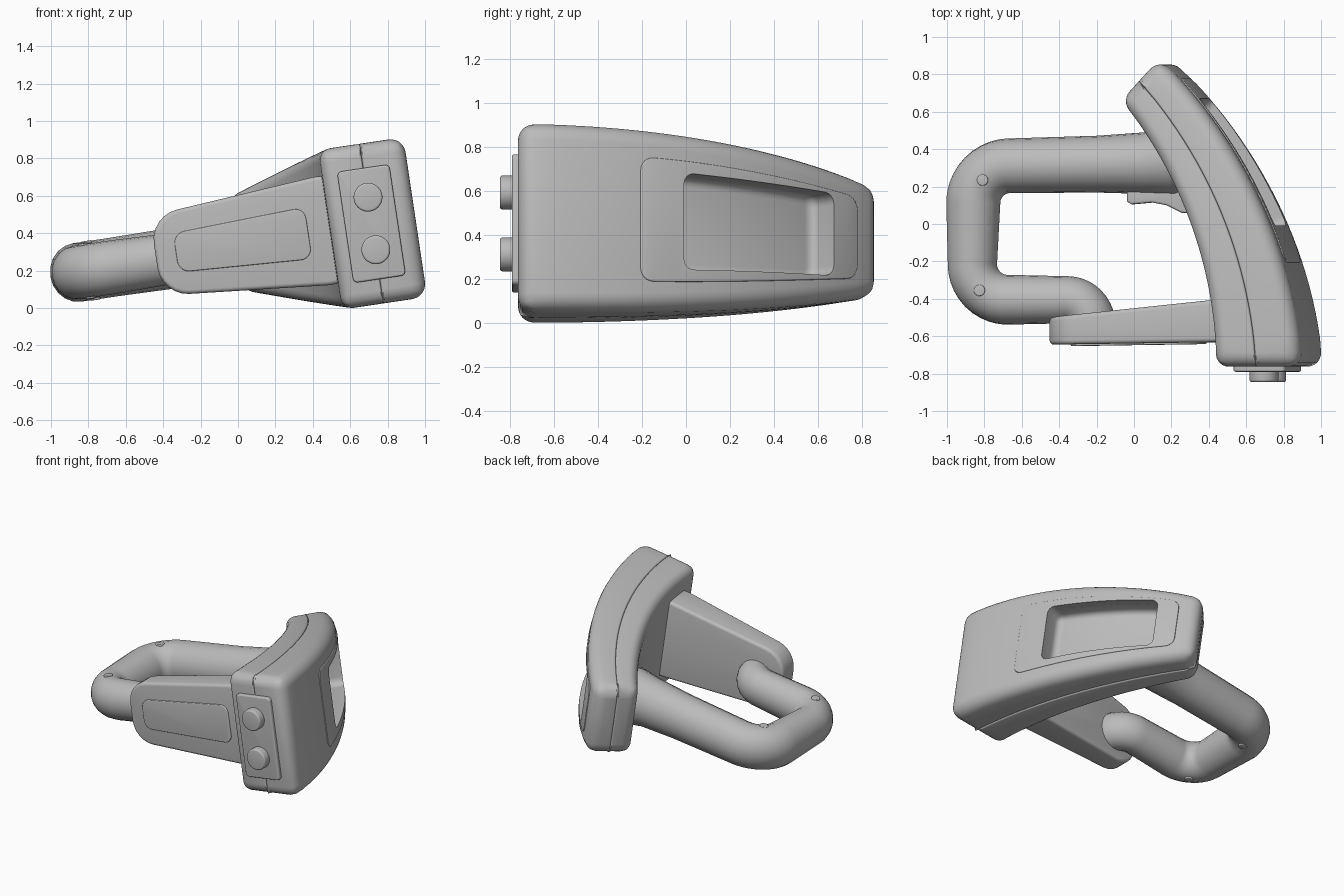
import bpy, bmesh, math
from mathutils import Matrix, Vector

if "Cube" in bpy.data.objects:
    bpy.data.objects.remove(bpy.data.objects["Cube"])

gray = bpy.data.materials.new("plain gray")
gray.use_nodes = True
gray.diffuse_color = (0.5, 0.5, 0.5, 1)
gray.node_tree.nodes["Principled BSDF"].inputs["Base Color"].default_value = (0.5, 0.5, 0.5, 1)

# Everything is modelled level, then the whole device is tilted about y
TILT = Matrix.Translation((0, 0, 0.345)) @ Matrix.Rotation(math.radians(-8.5), 4, "Y")
WIDTH = 0.15
END = math.radians(47.3)


def activate(obj):
    bpy.ops.object.select_all(action="DESELECT")
    obj.select_set(True)
    bpy.context.view_layer.objects.active = obj


def finish(obj):
    activate(obj)
    bpy.ops.object.shade_smooth_by_angle(angle=math.radians(32))


def bevel(obj, width, method, segments):
    mod = obj.modifiers.new("round", "BEVEL")
    mod.limit_method = method
    mod.angle_limit = math.radians(60)
    mod.width = width
    mod.segments = segments
    mod.use_clamp_overlap = False
    activate(obj)
    bpy.ops.object.modifier_apply(modifier="round")


def solid(name, rings, weight, rim=0):
    """Skin closed rings and cap them; round edges by weight, then remaining rims."""
    bm = bmesh.new()
    layer = bm.edges.layers.float.new("bevel_weight_edge")
    n = len(rings[0])
    verts = [[bm.verts.new(p) for p in ring] for ring in rings]
    where = {v: (i, k) for i, ring in enumerate(verts) for k, v in enumerate(ring)}
    for a, b in zip(verts, verts[1:]):
        for k in range(n):
            bm.faces.new((a[k], a[(k + 1) % n], b[(k + 1) % n], b[k]))
    bm.faces.new(verts[0])
    bm.faces.new(verts[-1])
    bmesh.ops.recalc_face_normals(bm, faces=bm.faces)
    for e in bm.edges:
        (i, k), (j, m) = where[e.verts[0]], where[e.verts[1]]
        e[layer] = weight((i, j), (k, m)) / WIDTH
    mesh = bpy.data.meshes.new(name)
    bm.to_mesh(mesh)
    bm.free()
    mesh.materials.append(gray)
    obj = bpy.data.objects.new(name, mesh)
    bpy.context.collection.objects.link(obj)
    obj.matrix_world = TILT
    bevel(obj, WIDTH, "WEIGHT", 6)
    if rim:
        bevel(obj, rim, "ANGLE", 4)
    finish(obj)
    return obj


def prism(name, start, end, rim, corner=0):
    return solid(name, [start, end], lambda ij, km: 0 if ij[0] == ij[1] else corner, rim)


def arc_block(name, t0, t1, inner, outer, half, rim_in, rim_out, corner, rim=0, steps=22):
    """Curved block following the head's arc, from radius inner to radius outer."""
    def at(r, t, w):
        first = math.asin(0.287 / r)
        a = first + (END - first) * t
        return Vector((-1.62 + r * math.cos(a), -1.05 + r * math.sin(a), w))

    rows = [0] + [0.08 + 0.84 * i / steps for i in range(steps + 1)] + [1]
    rings = []
    for s in rows:
        t = t0 + (t1 - t0) * s
        a, b, h = inner(t), outer(t), half(t)
        rings.append([at(a, t, -h), at(b, t, -h), at(b, t, h), at(a, t, h)])
    last = len(rows) - 1

    def weight(ij, km):
        if ij[0] == ij[1] and ij[0] not in (0, last):
            return 0
        if set(km) <= {0, 3}:
            return rim_in
        if set(km) <= {1, 2}:
            return rim_out
        return corner
    return solid(name, rings, weight, rim)


# Head: two curved shells meeting at a seam
def seam(t):
    return 2.36 + 0.115 * t


def face(t):
    return 2.6 + 0.035 * t ** 0.5


def head_half(t):
    return 0.432 - 0.178 * t ** 2.1


arc_block("head_rear_shell", 0, 1, lambda t: 2.14 + 0.19 * t, seam, head_half, 0.065, 0.012, 0.075)
front_shell = arc_block("head_front_shell", 0, 1, seam, face, head_half, 0.012, 0.08, 0.075)

# Raised pad around the recess on the outer face
pad = arc_block("recess_surround", 0.305, 0.918, lambda t: face(t) - 0.05, lambda t: face(t) + 0.006,
                lambda t: 0.285 - 0.1 * ((t - 0.305) / 0.613) ** 1.5, 0, 0, 0.06, 0.006)

# Recess cut through pad and shell
cutter = arc_block("recess_cutter", 0.416, 0.84, lambda t: face(t) - 0.14, lambda t: 2.75,
                   lambda t: 0.222 - 0.08 * (t - 0.416), 0, 0, 0.05, 0.04)
cutter.hide_render = True
for part in (front_shell, pad):
    cut = part.modifiers.new("recess", "BOOLEAN")
    cut.object = cutter
    cut.operation = "DIFFERENCE"
    cut.solver = "EXACT"
    activate(part)
    bpy.ops.object.modifier_apply(modifier="recess")
    finish(part)
bpy.data.objects.remove(cutter)


# Control plate and round buttons on the front end
def rect(u0, u1, w, y):
    return [(u0, y, -w), (u1, y, -w), (u1, y, w), (u0, y, w)]


prism("control_plate", rect(0.58, 0.862, 0.3, -0.79), rect(0.58, 0.862, 0.3, -0.72), 0.01, 0.025)


def circle(r, centre, axis):
    pts = []
    for i in range(32):
        c, s = r * math.cos(i * math.pi / 16), r * math.sin(i * math.pi / 16)
        pts.append(Vector(centre) + (Vector((c, 0, s)) if axis == "y" else Vector((c, s, 0))))
    return pts


for name, w in (("upper_button", 0.142), ("lower_button", -0.142)):
    prism(name, circle(0.077, (0.724, -0.845, w), "y"), circle(0.077, (0.724, -0.76, w), "y"), 0.012)


# Front arm, widening toward the head, with a raised plate
def taper(u0, u1, h0, h1, y0, y1):
    return [(u0, y0, -h0), (u1, y1, -h1), (u1, y1, h1), (u0, y0, h0)]


prism("front_arm", taper(-0.445, 0.6, 0.215, 0.305, -0.645, -0.63),
      taper(-0.445, 0.6, 0.215, 0.305, -0.5, -0.392), 0.022, 0.148)
prism("arm_plate", taper(-0.335, 0.38, 0.105, 0.14, -0.653, -0.642),
      taper(-0.335, 0.38, 0.105, 0.14, -0.6, -0.6), 0.006, 0.06)


# Handle: a tube around rounded corners, flaring into the head
def fillet(points):
    path = []
    for i, (u, y, r, bend) in enumerate(points):
        p = Vector((u, y, 0))
        if not bend:
            path.append((p, r))
            continue
        a = (Vector((*points[i - 1][:2], 0)) - p).normalized()
        b = (Vector((*points[i + 1][:2], 0)) - p).normalized()
        reach = bend / math.tan(a.angle(b) / 2)
        centre = p + (a + b).normalized() * bend / math.sin(a.angle(b) / 2)
        start, end = p + a * reach - centre, p + b * reach - centre
        for k in range(13):
            path.append((centre + start.lerp(end, k / 12).normalized() * bend, r))
    return path


# Each entry: u, y, tube radius, corner radius
handle_path = fillet([(0.26, 0.37, 0.19, 0), (0.18, 0.335, 0.185, 0), (0.06, 0.325, 0.165, 0),
                      (-0.2, 0.32, 0.152, 0), (-0.87, 0.308, 0.146, 0.2),
                      (-0.88, -0.405, 0.133, 0.19), (-0.23, -0.405, 0.126, 0.135),
                      (-0.23, -0.58, 0.126, 0)])
curve = bpy.data.curves.new("handle", "CURVE")
curve.dimensions = "3D"
curve.twist_mode = "Z_UP"
curve.bevel_depth = 1
curve.bevel_resolution = 8
curve.use_fill_caps = True
curve.materials.append(gray)
spline = curve.splines.new("POLY")
spline.points.add(len(handle_path) - 1)
for point, (p, r) in zip(spline.points, handle_path):
    point.co = (p.x, p.y, -0.024, 1)
    point.radius = r
handle = bpy.data.objects.new("handle", curve)
bpy.context.collection.objects.link(handle)
# The tube is slightly taller than wide
handle.matrix_world = TILT @ Matrix.Diagonal((1, 1, 1.08, 1))
activate(handle)
bpy.ops.object.convert(target="MESH")
finish(bpy.context.view_layer.objects.active)

# Screw heads at the handle corners, above and below
for name, u, y, top in (("rear_screw", -0.8, 0.235, 0.16), ("front_screw", -0.818, -0.355, 0.149)):
    for side, sign in (("upper", 1), ("lower", -1)):
        prism(f"{name}_{side}", circle(0.03, (u, y, -0.026 + sign * 0.08), "w"),
              circle(0.03, (u, y, -0.026 + sign * top), "w"), 0.006)

# Trigger under the rear grip
outline = [(-0.035, 0.21), (-0.035, 0.12), (-0.01, 0.105), (0.1, 0.115), (0.18, 0.1),
           (0.26, 0.06), (0.4, 0.05), (0.4, 0.21)]
prism("trigger", [(u, y, -0.07) for u, y in outline], [(u, y, 0.03) for u, y in outline], 0.012)
